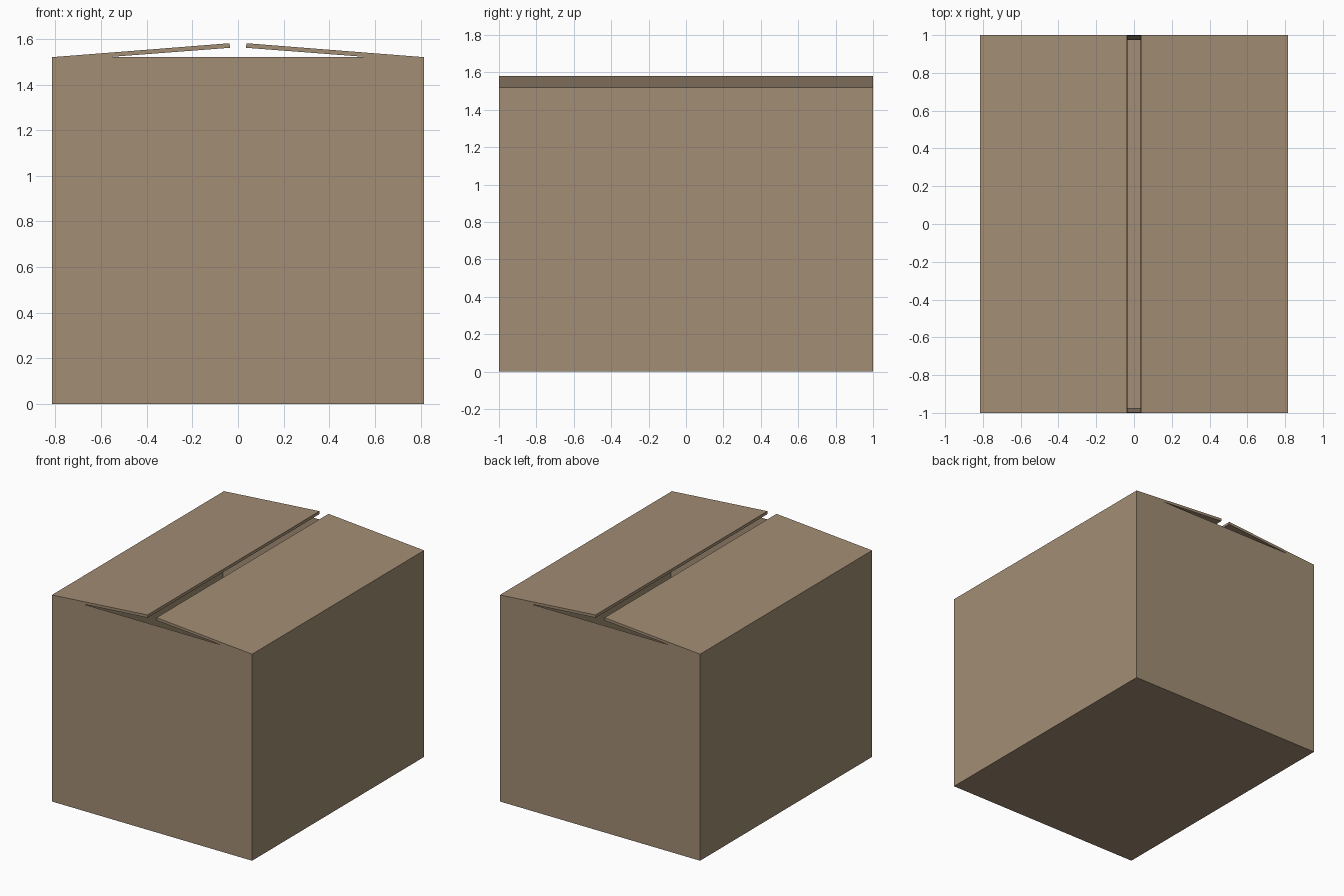
import bpy, bmesh

if "Cube" in bpy.data.objects:
    bpy.data.objects.remove(bpy.data.objects["Cube"])

W, D, H, T = 0.815, 1.0, 1.52, 0.02   # half width, half depth, wall height, card thickness

card = bpy.data.materials.new("cardboard brown")
card.diffuse_color = (0.361, 0.266, 0.175, 1)
card.use_nodes = True
card.node_tree.nodes["Principled BSDF"].inputs["Base Color"].default_value = card.diffuse_color


def prism(name, profile, half, axis):
    """Extrude a closed 2D profile (u, z) symmetrically along x or y."""
    place = (lambda u, z, s: (u, s, z)) if axis == "y" else (lambda u, z, s: (s, u, z))
    bm = bmesh.new()
    ends = [[bm.verts.new(place(u, z, s)) for u, z in profile] for s in (-half, half)]
    bm.faces.new(ends[0])
    bm.faces.new(ends[1])
    n = len(profile)
    for i in range(n):
        j = (i + 1) % n
        bm.faces.new((ends[0][i], ends[0][j], ends[1][j], ends[1][i]))
    bmesh.ops.recalc_face_normals(bm, faces=bm.faces)
    mesh = bpy.data.meshes.new(name)
    bm.to_mesh(mesh)
    bm.free()
    mesh.materials.append(card)
    obj = bpy.data.objects.new(name, mesh)
    bpy.context.collection.objects.link(obj)
    return obj


# Hollow carton: inset the top of a block and push it down to the floor
bm = bmesh.new()
bmesh.ops.create_cube(bm, size=1)
for v in bm.verts:
    v.co = (v.co.x * 2 * W, v.co.y * 2 * D, (v.co.z + 0.5) * H)
top = max(bm.faces, key=lambda f: f.calc_center_median().z)
bmesh.ops.inset_region(bm, faces=[top], thickness=T * 0.6, use_even_offset=True)
for v in top.verts:
    v.co.z = T
mesh = bpy.data.meshes.new("carton_walls")
bm.to_mesh(mesh)
bm.free()
mesh.materials.append(card)
bpy.context.collection.objects.link(bpy.data.objects.new("carton_walls", mesh))

for s, side in ((-1, "left"), (1, "right")):
    # Long top flaps, hinged on the side walls and slightly raised at the middle
    prism(side + "_top_flap",
          [(s * W, H), (s * 0.037, 1.581), (s * 0.035, 1.561), (s * (W - 0.005), H - T * 0.9)],
          D, "y")

for s, side in ((-1, "front"), (1, "back")):
    # Short flaps folded down inside the carton
    prism(side + "_inner_flap",
          [(s * (D - 0.002), H), (s * 0.975, 0.73), (s * 0.99, 0.73), (s * (D - 0.001), H - 0.005)],
          W - 0.004, "x")
